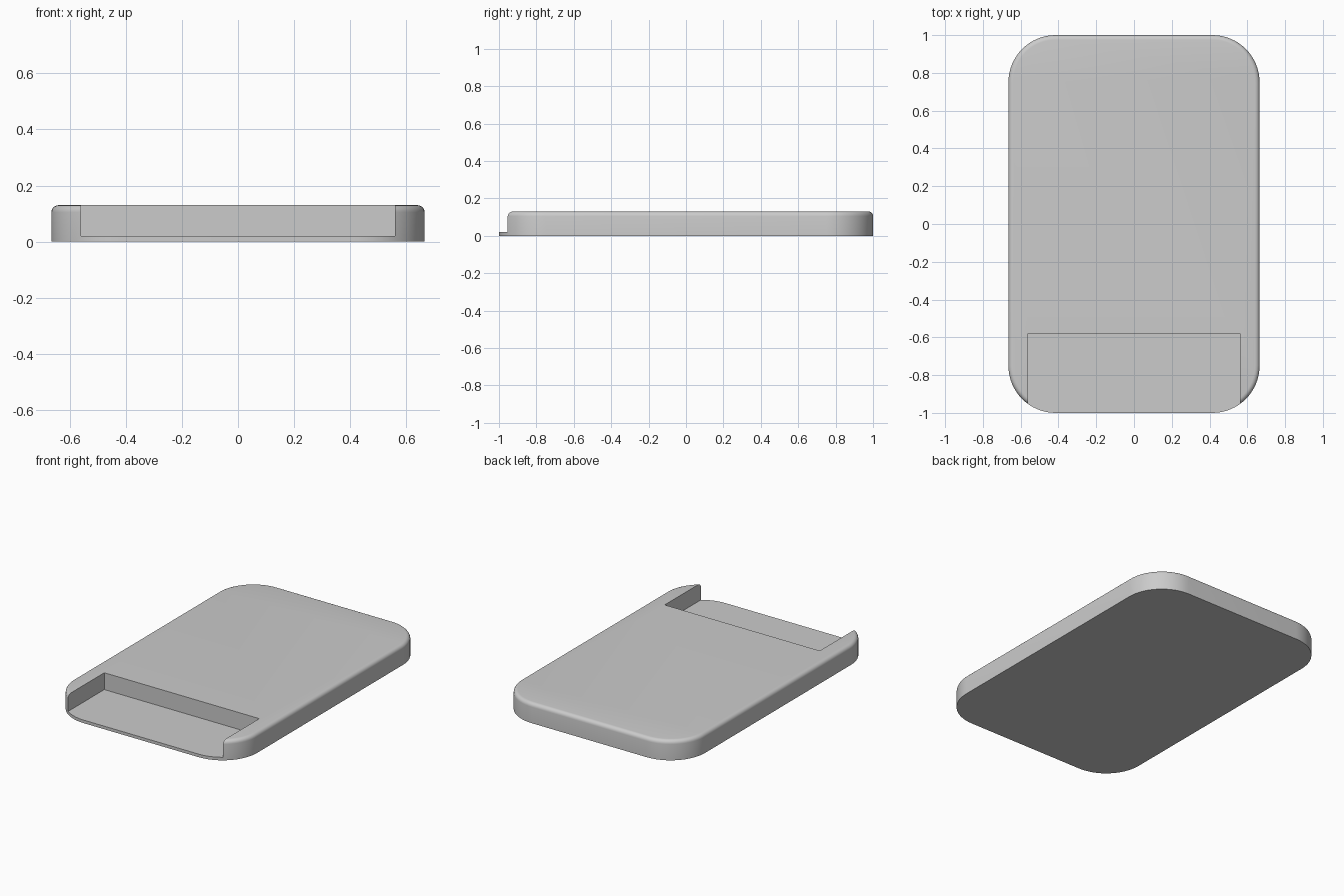
import bpy
import bmesh
from math import cos, sin, pi, radians

cube = bpy.data.objects.get("Cube")
if cube:
    bpy.data.objects.remove(cube, do_unlink=True)

HALF_W, HALF_L, HEIGHT = 0.665, 1.0, 0.13
CORNER, FILLET = 0.25, 0.025
NOTCH_HALF_W, NOTCH_BACK, FLOOR = 0.56, -0.58, 0.02
STEPS = 16

grey = bpy.data.materials.new("light grey")
grey.use_nodes = True
colour = (0.6, 0.6, 0.6, 1)
grey.diffuse_color = colour
grey.node_tree.nodes["Principled BSDF"].inputs["Base Color"].default_value = colour


def make_object(name, bm):
    bmesh.ops.recalc_face_normals(bm, faces=bm.faces)
    mesh = bpy.data.meshes.new(name)
    bm.to_mesh(mesh)
    bm.free()
    mesh.materials.append(grey)
    obj = bpy.data.objects.new(name, mesh)
    bpy.context.collection.objects.link(obj)
    return obj


# Plate: rounded rectangle, extruded, with a rounded top rim
bm = bmesh.new()
outline = []
for quarter, (sx, sy) in enumerate([(1, 1), (-1, 1), (-1, -1), (1, -1)]):
    for i in range(STEPS + 1):
        a = (quarter + i / STEPS) * pi / 2
        outline.append(bm.verts.new((sx * (HALF_W - CORNER) + CORNER * cos(a),
                                     sy * (HALF_L - CORNER) + CORNER * sin(a), 0)))
base = bm.faces.new(outline)
extruded = bmesh.ops.extrude_face_region(bm, geom=[base], use_keep_orig=True)
top_verts = [v for v in extruded["geom"] if isinstance(v, bmesh.types.BMVert)]
bmesh.ops.translate(bm, verts=top_verts, vec=(0, 0, HEIGHT))
bmesh.ops.recalc_face_normals(bm, faces=bm.faces)
rim = [e for e in bm.edges if all(v.co.z > HEIGHT / 2 for v in e.verts)]
bmesh.ops.bevel(bm, geom=rim, offset=FILLET, segments=5, profile=0.5, affect="EDGES")
plate = make_object("rounded_plate", bm)

# Cutter for the open recess at the front
bm = bmesh.new()
bmesh.ops.create_cube(bm, size=1)
front, top = -HALF_L - 0.2, HEIGHT + 0.2
for v in bm.verts:
    v.co = (NOTCH_HALF_W if v.co.x > 0 else -NOTCH_HALF_W,
            NOTCH_BACK if v.co.y > 0 else front,
            top if v.co.z > 0 else FLOOR)
cutter = make_object("recess_cutter", bm)
cutter.hide_render = True

# Cut the recess, then discard the cutter
cut = plate.modifiers.new("front_recess", "BOOLEAN")
cut.operation = "DIFFERENCE"
cut.solver = "EXACT"
cut.object = cutter
bpy.ops.object.select_all(action="DESELECT")
plate.select_set(True)
bpy.context.view_layer.objects.active = plate
bpy.ops.object.modifier_apply(modifier=cut.name)
bpy.data.objects.remove(cutter, do_unlink=True)

bpy.ops.object.shade_smooth_by_angle(angle=radians(30))
